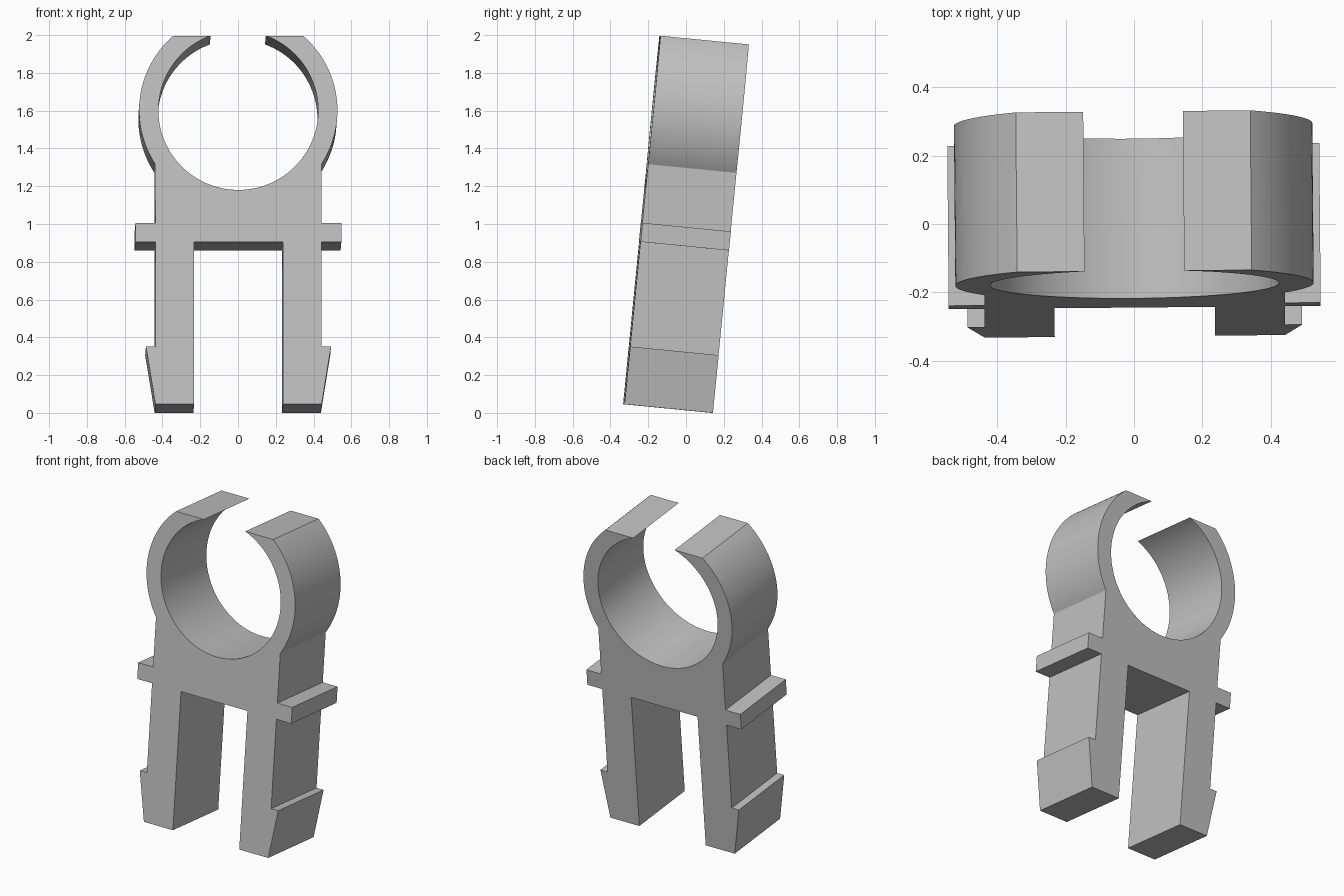
import bpy, bmesh
from math import sin, cos, asin, atan2, sqrt, pi, radians
from mathutils import Matrix, Vector

cube = bpy.data.objects.get("Cube")
if cube:
    bpy.data.objects.remove(cube)

# Main dimensions along the clip's own upright axis
DEPTH, TOP = 0.47, 1.96
RING_Z, R_OUT, R_IN = 1.563, 0.525, 0.423
BODY_X, LEG_X = 0.44, 0.235
SLOT_Z, FLANGE_TOP, FLANGE_X = 0.864, 0.965, 0.545
BARB_Z, BARB_X = 0.307, 0.49


def arc(r, a, b, n):
    return [(r * cos(a + (b - a) * i / n), RING_Z + r * sin(a + (b - a) * i / n))
            for i in range(n + 1)]


# Right half of the outline: leg, barb, flange, open ring
half = [(0, SLOT_Z), (LEG_X, SLOT_Z), (LEG_X, 0), (BODY_X, 0),
        (BARB_X, BARB_Z), (BODY_X, BARB_Z), (BODY_X, SLOT_Z),
        (FLANGE_X, SLOT_Z), (FLANGE_X, FLANGE_TOP), (BODY_X, FLANGE_TOP)]
rise = TOP - RING_Z
start = atan2(-sqrt(R_OUT ** 2 - BODY_X ** 2), BODY_X)
half += arc(R_OUT, start, asin(rise / R_OUT), 32)
half += arc(R_IN, asin(rise / R_IN), -pi / 2, 64)
outline = half + [(-x, z) for x, z in reversed(half[1:-1])]

# Extrude the outline through the depth
bm = bmesh.new()
face = bm.faces.new([bm.verts.new((x, -DEPTH / 2, z)) for x, z in outline])
extruded = bmesh.ops.extrude_face_region(bm, geom=[face], use_keep_orig=True)
back = [v for v in extruded["geom"] if isinstance(v, bmesh.types.BMVert)]
bmesh.ops.translate(bm, verts=back, vec=(0, DEPTH, 0))
bmesh.ops.recalc_face_normals(bm, faces=bm.faces)

# Lean the clip back with a slight turn, then rest it on the ground
bm.transform(Matrix.Rotation(radians(0.5), 4, 'Z') @ Matrix.Rotation(radians(-5.6), 4, 'X'))
lo = [min(v.co[i] for v in bm.verts) for i in range(3)]
hi = [max(v.co[i] for v in bm.verts) for i in range(3)]
bm.transform(Matrix.Translation(Vector((-(lo[0] + hi[0]) / 2, -(lo[1] + hi[1]) / 2, -lo[2]))))
bmesh.ops.triangulate(bm, faces=[f for f in bm.faces if len(f.verts) > 4])

mesh = bpy.data.meshes.new("pipe_clip")
bm.to_mesh(mesh)
bm.free()
clip = bpy.data.objects.new("pipe_clip", mesh)
bpy.context.collection.objects.link(clip)

# Plain grey plastic
grey = bpy.data.materials.new("grey_plastic")
grey.use_nodes = True
colour = (0.53, 0.53, 0.53, 1)
grey.diffuse_color = colour
grey.node_tree.nodes["Principled BSDF"].inputs["Base Color"].default_value = colour
mesh.materials.append(grey)

# Smooth curved walls, crisp corners
bpy.context.view_layer.objects.active = clip
clip.select_set(True)
bpy.ops.object.shade_smooth_by_angle(angle=radians(20))
